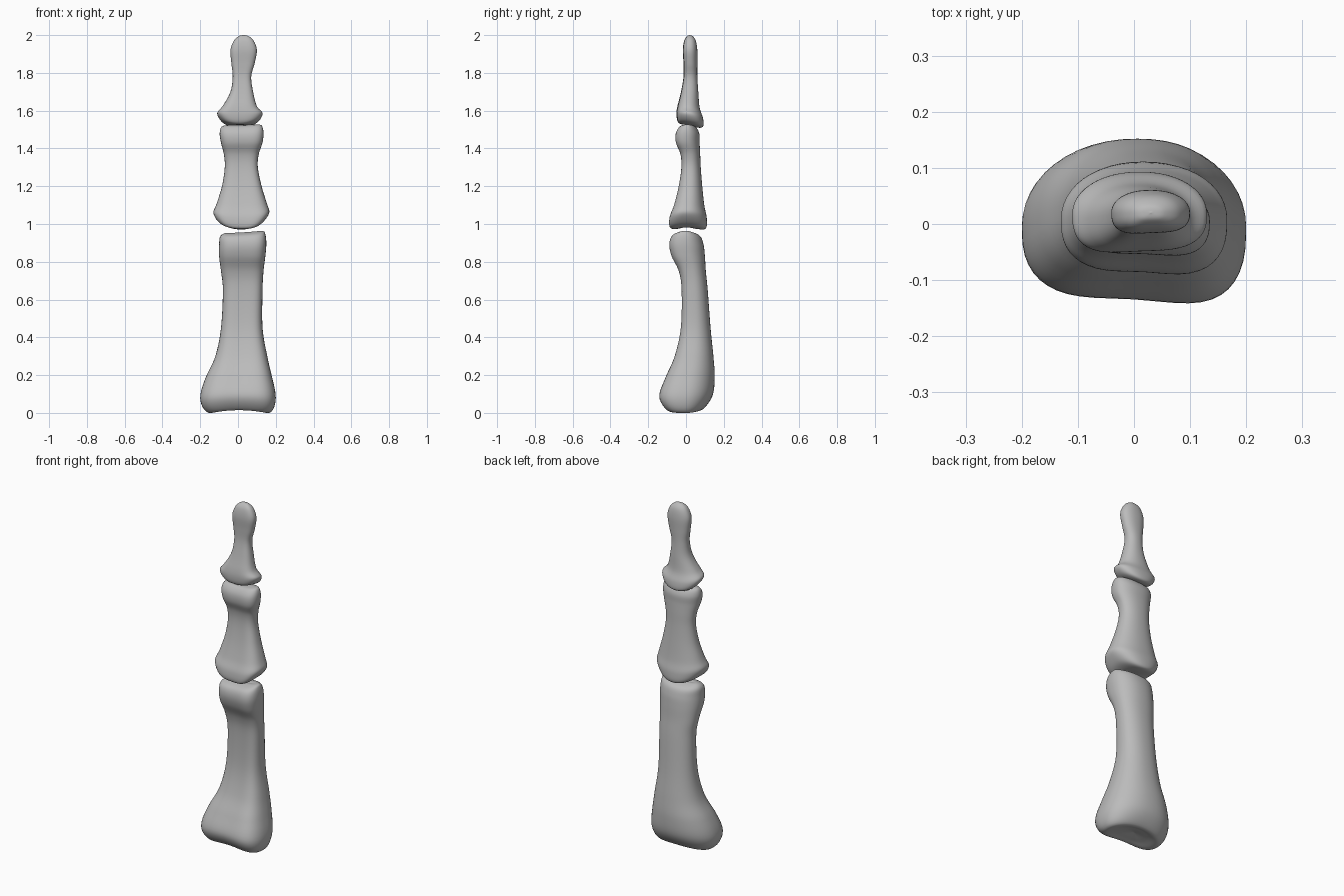
import bpy
import bmesh
import math

SIDES = 48    # points around each section
STEPS = 6     # rings between two listed sections

cube = bpy.data.objects.get("Cube")
if cube:
    bpy.data.objects.remove(cube, do_unlink=True)

bone_grey = bpy.data.materials.new("bone grey")
bone_grey.use_nodes = True
colour = (0.5, 0.5, 0.5, 1)
bone_grey.diffuse_color = colour
bone_grey.node_tree.nodes["Principled BSDF"].inputs["Base Color"].default_value = colour


def catmull(a, b, c, d, t):
    """Smooth blend from b to c."""
    return b + 0.5 * t * (c - a + t * (2*a - 5*b + 4*c - d + t * (3*(b - c) + d - a)))


def smooth_sections(sections):
    """Fill in rings between the listed sections."""
    last = len(sections) - 1
    rings = []
    for i in range(last):
        quad = [sections[min(max(i + k, 0), last)] for k in (-1, 0, 1, 2)]
        for step in range(STEPS):
            rings.append([catmull(*values, step / STEPS) for values in zip(*quad)])
    rings.append(list(sections[last]))
    return rings


def power(value, exponent):
    return math.copysign(abs(value) ** exponent, value)


def make_bone(name, sections, notch, skew, ridge, saddle, tilt, groove, lean):
    """Loft sections of (z, x min, x max, y min, y max) and shape both joints."""
    bm = bmesh.new()
    bottom, top = sections[0][0], sections[-1][0]
    half_width = max(s[2] - s[1] for s in sections) / 2
    half_depth = max(s[4] - s[3] for s in sections) / 2
    loops = []
    for z, x0, x1, y0, y1 in smooth_sections(sections):
        cx, cy = (x0 + x1) / 2, (y0 + y1) / 2
        rx, ry = max((x1 - x0) / 2, 0.001), max((y1 - y0) / 2, 0.001)
        base = max(0, 1 - (z - bottom) / 0.13)
        head = max(0, 1 - (top - z) / 0.13)
        loop = []
        for k in range(SIDES):
            angle = math.tau * k / SIDES
            c, s = math.cos(angle), math.sin(angle)
            # rounded back, squarer and slightly hollow palm side
            u = power(c, 0.9 if s > 0 else 0.75)
            v = power(s, 0.95 if s > 0 else 0.75)
            if s < 0:
                v *= (1 + skew * u) * (1 - notch * (1 - u * u) ** 2)
            x, y = cx + rx * u, cy + ry * v
            p, q = u * rx / half_width, v * ry / half_depth
            dz = base * (ridge * p * p + saddle * q * q + tilt * q)
            dz += head * (groove * p * p + lean * p)
            loop.append(bm.verts.new((x, y, z + dz)))
        loops.append(loop)
    for low, high in zip(loops, loops[1:]):
        for k in range(SIDES):
            n = (k + 1) % SIDES
            bm.faces.new((low[k], low[n], high[n], high[k]))
    bm.faces.new(loops[0][::-1])
    bm.faces.new(loops[-1])
    bmesh.ops.recalc_face_normals(bm, faces=bm.faces)
    for face in bm.faces:
        face.smooth = True
    mesh = bpy.data.meshes.new(name)
    bm.to_mesh(mesh)
    bm.free()
    mesh.materials.append(bone_grey)
    bone = bpy.data.objects.new(name, mesh)
    bpy.context.collection.objects.link(bone)


# Long lower bone: wide cupped base, two-lobed head
make_bone("lower_finger_bone", [
    (.03, 0, 0, 0, 0),
    (.02, -.08, .09, -.06, .05),
    (.02, -.16, .17, -.11, .09),
    (.09, -.2, .2, -.155, .14),
    (.19, -.17, .18, -.12, .152),
    (.3, -.12, .155, -.07, .145),
    (.45, -.09, .13, -.035, .13),
    (.65, -.08, .13, -.03, .115),
    (.75, -.09, .135, -.045, .105),
    (.83, -.1, .145, -.085, .1),
    (.89, -.1, .15, -.097, .093),
    (.935, -.095, .145, -.08, .075),
    (.955, -.07, .13, -.03, .03),
    (.953, -.03, .08, 0, 0)],
    notch=.14, skew=.1, ridge=-.025, saddle=0, tilt=0, groove=.01, lean=.012)

# Middle bone: ridged base, grooved head
make_bone("middle_finger_bone", [
    (.985, .03, .03, 0, 0),
    (.978, -.04, .08, -.05, .06),
    (.99, -.1, .13, -.095, .105),
    (1.04, -.13, .165, -.097, .11),
    (1.1, -.115, .155, -.072, .097),
    (1.2, -.085, .125, -.045, .086),
    (1.3, -.07, .105, -.03, .078),
    (1.37, -.075, .11, -.035, .075),
    (1.43, -.09, .13, -.06, .072),
    (1.48, -.097, .135, -.06, .07),
    (1.515, -.085, .125, -.035, .05),
    (1.523, -.05, .1, 0, .015)],
    notch=.14, skew=.08, ridge=.03, saddle=-.015, tilt=0, groove=.008, lean=.004)

# Fingertip bone: flared base, narrow waist, rounded tip
make_bone("tip_finger_bone", [
    (1.525, .01, .01, .02, .02),
    (1.52, -.05, .06, -.03, .06),
    (1.53, -.09, .11, -.05, .09),
    (1.57, -.11, .13, -.056, .09),
    (1.62, -.082, .1, -.05, .072),
    (1.7, -.04, .08, -.03, .065),
    (1.78, -.028, .07, -.016, .06),
    (1.85, -.035, .088, -.016, .06),
    (1.92, -.04, .1, -.02, .06),
    (1.97, -.022, .083, -.012, .052),
    (1.995, .005, .055, .005, .035),
    (2, .03, .03, .02, .02)],
    notch=.1, skew=-.08, ridge=.025, saddle=0, tilt=-.015, groove=0, lean=0)
